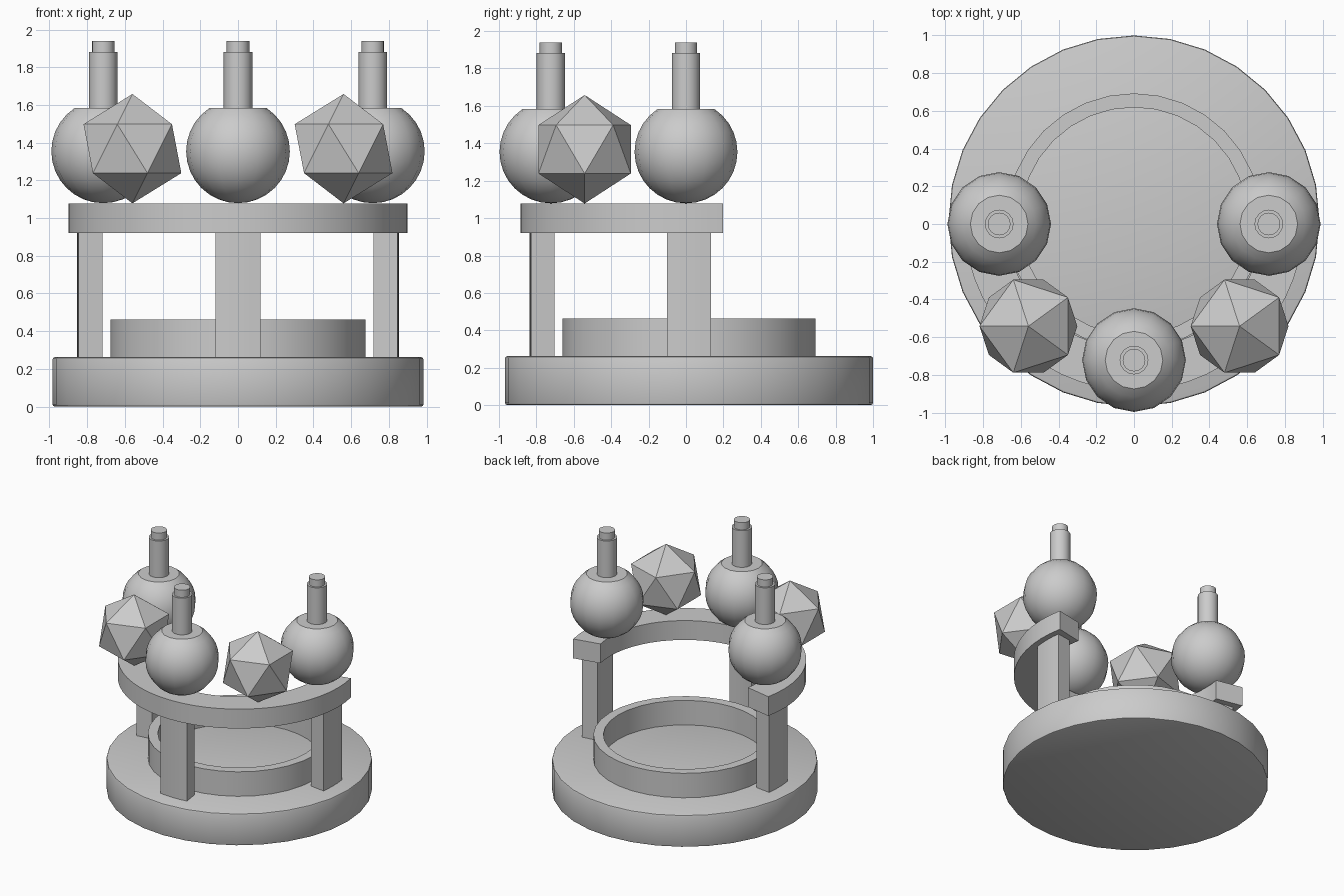
import bpy, bmesh
from math import sin, cos, pi, radians
from mathutils import Matrix

if "Cube" in bpy.data.objects:
    bpy.data.objects.remove(bpy.data.objects["Cube"])

CY = 0.016  # y of the common axis of base, ring and rail


def finish(name, bm, smooth=True):
    bmesh.ops.remove_doubles(bm, verts=bm.verts, dist=1e-5)
    bmesh.ops.recalc_face_normals(bm, faces=bm.faces)
    me = bpy.data.meshes.new(name)
    bm.to_mesh(me)
    bm.free()
    ob = bpy.data.objects.new(name, me)
    bpy.context.collection.objects.link(ob)
    if smooth:
        bpy.ops.object.select_all(action='DESELECT')
        bpy.context.view_layer.objects.active = ob
        ob.select_set(True)
        bpy.ops.object.shade_smooth_by_angle(angle=radians(32))
    return ob


def lathe(name, profile, x, y, segs, closed=False):
    """Spin an (r, z) profile around a vertical axis at x, y."""
    bm = bmesh.new()
    vs = [bm.verts.new((0, -r, z)) for r, z in profile]
    pairs = list(zip(vs, vs[1:])) + ([(vs[-1], vs[0])] if closed else [])
    edges = [bm.edges.new(p) for p in pairs]
    bmesh.ops.spin(bm, geom=vs + edges, cent=(0, 0, 0), axis=(0, 0, 1),
                   angle=2 * pi, steps=segs, use_merge=False)
    bmesh.ops.translate(bm, verts=bm.verts, vec=(x, y, 0))
    return finish(name, bm)


def sector(name, r0, r1, z0, z1, mid, half, segs):
    """Curved block between two radii, with radial ends."""
    bm = bmesh.new()
    rows = []
    for i in range(segs + 1):
        a = radians(mid - half + 2 * half * i / segs)
        rows.append([bm.verts.new((r * cos(a), CY + r * sin(a), z))
                     for r, z in ((r0, z0), (r1, z0), (r1, z1), (r0, z1))])
    for a, b in zip(rows, rows[1:]):
        for k in range(4):
            bm.faces.new((a[k], a[(k + 1) % 4], b[(k + 1) % 4], b[k]))
    bm.faces.new(rows[0])
    bm.faces.new(rows[-1])
    return finish(name, bm)


# Base disc with a small bevel, and the low ring standing on it
R, H, B = 0.984, 0.262, 0.012
lathe("base", [(0, 0), (R - B, 0), (R - B * 0.3, B * 0.3), (R, B), (R, H - B),
               (R - B * 0.3, H - B * 0.3), (R - B, H), (0, H)], 0, CY, 32)
lathe("inner_ring", [(0.677, 0.255), (0.677, 0.462), (0.603, 0.462), (0.603, 0.255)],
      0, CY, 32, closed=True)

# Half-round rail on three pillars
sector("rail", 0.68, 0.90, 0.92, 1.078, 270, 101.6, 32)
for side, ang in (("left", 180), ("front", 270), ("right", 0)):
    sector(side + "_pillar", 0.727, 0.853, 0.255, 0.925, ang, 8, 4)

# Round flasks: sphere cut flat at the top, neck and stopper
SR, SZ = 0.275, 1.354
body = [(SR * sin(pi * i / 16), SZ - SR * cos(pi * i / 16)) for i in range(14)]
body[0] = (0, SZ - SR)
for side, x, y in (("left", -0.715, 0), ("front", 0, -0.722), ("right", 0.715, 0)):
    lathe(side + "_flask", body + [(0, body[-1][1])], x, y, 16)
    lathe(side + "_flask_neck", [(0, 1.56), (0.076, 1.56), (0.076, 1.882), (0, 1.882)], x, y, 16)
    lathe(side + "_flask_stopper", [(0, 1.87), (0.06, 1.87), (0.06, 1.94), (0, 1.94)], x, y, 16)

# Flat-faced twenty-sided gems between the flasks
for side, s in (("left", -1), ("right", 1)):
    bm = bmesh.new()
    bmesh.ops.create_icosphere(bm, subdivisions=1, radius=0.29,
                               matrix=Matrix.Translation((s * 0.56, CY - 0.558, 1.368))
                               @ Matrix.Rotation(pi, 4, 'Z'))
    finish(side + "_gem", bm, smooth=False)
